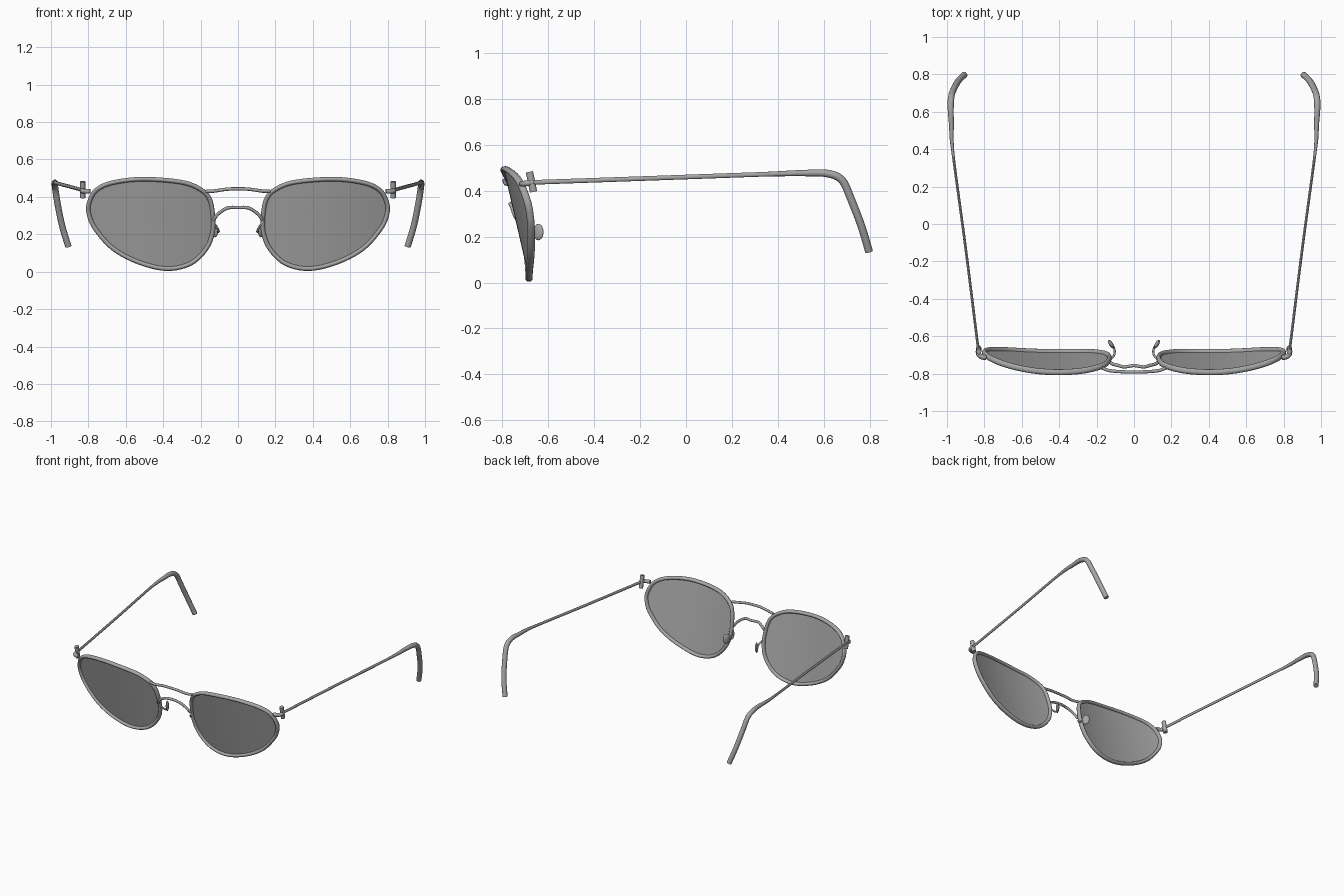
import bpy, bmesh, math
from mathutils import Vector, Matrix

cube = bpy.data.objects.get("Cube")
if cube:
    bpy.data.objects.remove(cube, do_unlink=True)


def make_material(name, rgb):
    mat = bpy.data.materials.new(name)
    mat.use_nodes = True
    mat.diffuse_color = (*rgb, 1)
    mat.node_tree.nodes["Principled BSDF"].inputs["Base Color"].default_value = (*rgb, 1)
    return mat


grey = make_material("satin grey", (0.38, 0.38, 0.38))


def finish(name, bm, mirror=True):
    bmesh.ops.recalc_face_normals(bm, faces=bm.faces)
    mesh = bpy.data.meshes.new(name)
    bm.to_mesh(mesh)
    bm.free()
    obj = bpy.data.objects.new(name, mesh)
    bpy.context.collection.objects.link(obj)
    mesh.materials.append(grey)
    bpy.ops.object.select_all(action='DESELECT')
    obj.select_set(True)
    bpy.context.view_layer.objects.active = obj
    bpy.ops.object.shade_smooth_by_angle(angle=math.radians(40))
    if mirror:
        obj.modifiers.new("mirror", 'MIRROR').use_mirror_merge = False
    return obj


def smooth_path(points, steps, closed=False):
    """Catmull-Rom interpolation of the given vectors."""
    pts = [Vector(p) for p in points]
    n = len(pts)

    def at(i):
        return pts[i % n] if closed else pts[max(0, min(n - 1, i))]
    out = []
    for i in range(n if closed else n - 1):
        a, b, c, d = at(i - 1), at(i), at(i + 1), at(i + 2)
        for s in range(steps):
            t = s / steps
            out.append(0.5 * (2 * b + (c - a) * t + (2 * a - 5 * b + 4 * c - d) * t**2
                              + (3 * b - a - 3 * c + d) * t**3))
    return out if closed else out + [pts[-1]]


def sweep(bm, path, size, ref, closed=False, sides=10):
    """Sweep an ellipse; size(i) gives half widths across and along ref."""
    n, rings = len(path), []
    for i, p in enumerate(path):
        nxt = path[(i + 1) % n] if closed else path[min(i + 1, n - 1)]
        prv = path[i - 1] if closed else path[max(i - 1, 0)]
        t = (nxt - prv).normalized()
        u = t.cross(Vector(ref)).normalized()
        v = u.cross(t)
        a, b = size(i)
        rings.append([bm.verts.new(p + u * a * math.cos(k * math.tau / sides)
                                   + v * b * math.sin(k * math.tau / sides))
                      for k in range(sides)])
    for i in range(n if closed else n - 1):
        r, q = rings[i], rings[(i + 1) % n]
        for k in range(sides):
            j = (k + 1) % sides
            bm.faces.new((r[k], r[j], q[j], q[k]))
    if not closed:
        bm.faces.new(rings[0])
        bm.faces.new(rings[-1])


def wire(name, points, radius, ref, mirror=True, steps=5):
    bm = bmesh.new()
    sweep(bm, smooth_path(points, steps), lambda i: (radius, radius), ref)
    return finish(name, bm, mirror)


# Lens outline and the wrapped, tilted surface it lies on
def on_front(x, z):
    return Vector((x, -0.68 - 0.23 * z + 0.4 * (x - 0.38) ** 2, z))


outline = [(.135, .31), (.155, .395), (.21, .446), (.31, .48), (.51, .495),
           (.675, .475), (.762, .432), (.798, .36), (.795, .3), (.763, .23),
           (.672, .127), (.54, .054), (.385, .016), (.255, .043), (.17, .123), (.135, .214)]
rim_path = [on_front(p.x, p.y) for p in
            smooth_path([(x, z, 0) for x, z in outline], 5, True)]

# Rims
bm = bmesh.new()
sweep(bm, rim_path, lambda i: (.012, .016), (0, 1, 0), True, 12)
finish("rims", bm)

# Lenses
bm = bmesh.new()
cx, cz = .46, .26
middle = bm.verts.new(on_front(cx, cz))
previous = None
for level in range(1, 9):
    f = level / 8
    ring = [bm.verts.new(on_front(cx + (p.x - cx) * f, cz + (p.z - cz) * f))
            for p in rim_path]
    for k in range(len(ring)):
        j = (k + 1) % len(ring)
        if previous:
            bm.faces.new((previous[k], previous[j], ring[j], ring[k]))
        else:
            bm.faces.new((middle, ring[j], ring[k]))
    previous = ring
finish("lenses", bm)


# Bridges
def both_sides(half):
    return [(-x, y, z) for x, y, z in half] + [(x, y, z) for x, y, z in half[-2::-1]]


wire("upper_bridge", both_sides([(.17, -.77, .43), (.13, -.784, .431),
                                 (.06, -.79, .441), (0, -.791, .443)]),
     .009, (0, 1, 0), False)
wire("lower_bridge", both_sides([(.13, -.735, .275), (.115, -.748, .3), (.085, -.756, .325),
                                 (.05, -.764, .342), (0, -.757, .343)]),
     .009, (0, 1, 0), False)

# Nose pad arms and pads
wire("nose_pad_arms", [(.13, -.725, .255), (.112, -.71, .235), (.103, -.685, .215),
                       (.108, -.66, .215), (.12, -.645, .22)], .006, (1, 0, 0))
bm = bmesh.new()
bmesh.ops.create_uvsphere(bm, u_segments=16, v_segments=10, radius=1,
                          matrix=Matrix.Translation((.122, -.643, .22))
                          @ Matrix.Rotation(math.radians(-32), 4, 'Z')
                          @ Matrix.Diagonal((.011, .026, .036, 1)))
finish("nose_pads", bm)

# Hinges: lug from the rim and an upright, slightly leaning barrel
wire("hinge_lugs", [(.79, -.715, .43), (.815, -.71, .43), (.832, -.695, .432),
                    (.832, -.665, .436)], .013, (0, 0, 1))
bm = bmesh.new()
sweep(bm, [Vector((.83, -.664, .395)), Vector((.83, -.682, .482))],
      lambda i: (.016, .014), (1, 0, 0), sides=12)
finish("hinge_barrels", bm)

# Temples: thin wire arms that swell into hooked ear tips
path = smooth_path([(.832, -.675, .436), (.9, -.13, .455), (.968, .38, .473),
                    (.976, .53, .477), (.98, .62, .474), (.977, .68, .445),
                    (.964, .72, .36), (.94, .764, .245), (.907, .797, .135)], 6)


def temple_size(i):
    grow = min(1, max(0, (path[i].y - .36) / .28))
    return .010 + .007 * grow, .007 + .010 * grow


bm = bmesh.new()
sweep(bm, path, temple_size, (1, 0, 0), sides=12)
finish("temples", bm)
